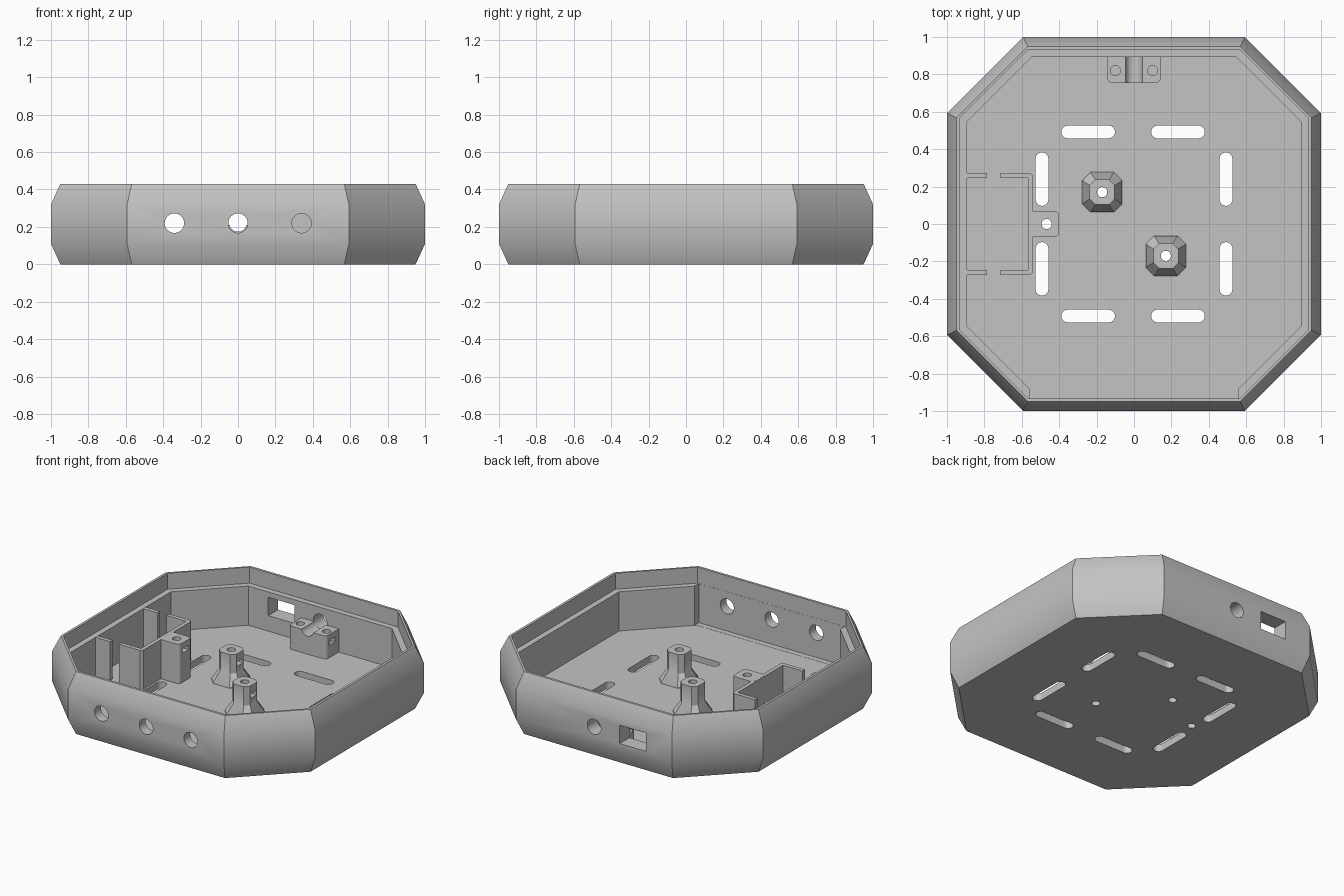
import bpy, bmesh, math
from mathutils import Matrix

cube = bpy.data.objects.get("Cube")
if cube:
    bpy.data.objects.remove(cube, do_unlink=True)

GREY = (0.55, 0.55, 0.55, 1)
mat = bpy.data.materials.new("light grey plastic")
mat.use_nodes = True
mat.diffuse_color = GREY
bsdf = next(n for n in mat.node_tree.nodes if n.type == "BSDF_PRINCIPLED")
bsdf.inputs["Base Color"].default_value = GREY

FLOOR, LEDGE, TOP = 0.05, 0.32, 0.43
HOLE_Z = 0.22
SCREW_R = 0.027


def finish(name, bm):
    bmesh.ops.recalc_face_normals(bm, faces=bm.faces)
    mesh = bpy.data.meshes.new(name)
    bm.to_mesh(mesh)
    bm.free()
    mesh.materials.append(mat)
    ob = bpy.data.objects.new(name, mesh)
    bpy.context.scene.collection.objects.link(ob)
    return ob


def loft(name, rings):
    """Skin a list of (points, z) rings and cap both ends."""
    bm = bmesh.new()
    loops = [[bm.verts.new((x, y, z)) for x, y in pts] for pts, z in rings]
    for a, b in zip(loops, loops[1:]):
        for i in range(len(a)):
            j = (i + 1) % len(a)
            bm.faces.new((a[i], a[j], b[j], b[i]))
    bm.faces.new(loops[0])
    bm.faces.new(loops[-1])
    return finish(name, bm)


def prism(name, pts, z0, z1):
    return loft(name, [(pts, z0), (pts, z1)])


def octagon(a, c, cx=0, cy=0):
    """Square of half width a whose corners are cut back to c."""
    base = [(a, -c), (a, c), (c, a), (-c, a), (-a, c), (-a, -c), (-c, -a), (c, -a)]
    return [(cx + x, cy + y) for x, y in base]


def rounded(x0, x1, y0, y1, r, n=8):
    pts = []
    corners = [(x1 - r, y1 - r), (x0 + r, y1 - r), (x0 + r, y0 + r), (x1 - r, y0 + r)]
    for k, (cx, cy) in enumerate(corners):
        for i in range(n + 1):
            t = (k + i / n) * math.pi / 2
            pts.append((round(cx + r * math.cos(t), 5), round(cy + r * math.sin(t), 5)))
    return [p for i, p in enumerate(pts) if p != pts[i - 1]]


def box(x0, x1, y0, y1, z0, z1):
    return prism("cutter", [(x0, y0), (x1, y0), (x1, y1), (x0, y1)], z0, z1)


def rod(r, x, y, z, length, along_y=False):
    bm = bmesh.new()
    m = Matrix.Translation((x, y, z))
    if along_y:
        m = m @ Matrix.Rotation(math.pi / 2, 4, "X")
    bmesh.ops.create_cone(bm, cap_ends=True, segments=32, radius1=r, radius2=r,
                          depth=length, matrix=m)
    return finish("cutter", bm)


def cut(ob, cutters):
    """Subtract the cutters from the object and remove them."""
    for c in cutters:
        c.hide_render = True
        mod = ob.modifiers.new("cut", "BOOLEAN")
        mod.operation, mod.solver, mod.object = "DIFFERENCE", "EXACT", c
    deps = bpy.context.evaluated_depsgraph_get()
    mesh = bpy.data.meshes.new_from_object(ob.evaluated_get(deps))
    ob.modifiers.clear()
    ob.data = mesh
    for c in cutters:
        bpy.data.objects.remove(c, do_unlink=True)


parts = []
posts = [(-0.17, 0.17), (0.17, -0.17)]
tab_x = -0.467

# Tray shell: outside, rim, stepped lip and floor in one skin
shell = loft("tray_shell", [
    (octagon(0.95, 0.568), 0), (octagon(1, 0.593), 0.11),
    (octagon(1, 0.593), LEDGE), (octagon(0.95, 0.568), TOP),
    (octagon(0.933, 0.565), TOP), (octagon(0.933, 0.565), LEDGE),
    (octagon(0.893, 0.547), LEDGE), (octagon(0.893, 0.547), FLOOR)])

# Thinner front wall, front holes, rear cable hole and rear window
cutters = [box(-0.555, 0.555, -0.932, -0.85, FLOOR + 0.001, 0.5)]
cutters += [rod(0.052, x, -0.95, HOLE_Z, 0.3, True) for x in (-0.34, 0, 0.34)]
cutters.append(rod(0.052, 0, 0.95, HOLE_Z, 0.3, True))
cutters.append(box(-0.395, -0.195, 0.8, 1.1, HOLE_Z - 0.063, HOLE_Z + 0.063))

# Floor slots and screw holes
for u in (-0.245, 0.235):
    for v in (-0.492, 0.492):
        for cx, cy, hx, hy in ((u, v, 0.143, 0.034), (v, u + 0.005, 0.034, 0.143)):
            cutters.append(prism("cutter", rounded(cx - hx, cx + hx, cy - hy, cy + hy, 0.0339),
                                 -0.1, 0.15))
for x, y in posts + [(tab_x, 0)]:
    cutters.append(rod(SCREW_R, x, y, 0, 0.3))
cut(shell, cutters)
parts.append(shell)

# Flared screw posts with a nut slot on one side
for label, (x, y) in zip(("rear", "front"), posts):
    post = loft(label + "_screw_post", [
        (octagon(0.107, 0.062, x, y), FLOOR - 0.01), (octagon(0.107, 0.062, x, y), FLOOR + 0.01),
        (octagon(0.067, 0.037, x, y), 0.13), (octagon(0.067, 0.037, x, y), 0.26)])
    cut(post, [rod(SCREW_R, x, y, 0.15, 0.5),
               box(x - 0.03, x + 0.2, y - 0.034, y + 0.034, 0.175, 0.205)])
    parts.append(post)

# Cable clamp on the rear wall
clamp = prism("cable_clamp", rounded(-0.143, 0.143, 0.755, 0.94, 0.025), FLOOR - 0.01, 0.21)
clamp_cuts = [rod(0.046, 0, 0.8, HOLE_Z, 0.5, True)]
for s in (-1, 1):
    clamp_cuts.append(rod(SCREW_R, s * 0.1, 0.82, 0.2, 0.24))
    x0, x1 = sorted((s * 0.065, s * 0.2))
    clamp_cuts.append(box(x0, x1, 0.787, 0.853, 0.135, 0.17))
cut(clamp, clamp_cuts)
# Trim the clamp so that the rear cable hole stays open
cut(clamp, [rod(0.052, 0, 1.0, HOLE_Z, 0.21, True)])
parts.append(clamp)

# Holder walls beside the left-hand wall
half = [(-0.715, 0.273), (-0.555, 0.273), (-0.54, 0.258)]
inner = [(-0.567, 0.245), (-0.715, 0.245)]
outline = (half + [(x, -y) for x, y in reversed(half)]
           + [(x, -y) for x, y in reversed(inner)] + inner)
parts.append(prism("holder_wall", outline, FLOOR - 0.01, LEDGE))
for label, y0, y1 in (("rear", 0.245, 0.273), ("front", -0.273, -0.245)):
    rib = box(-0.91, -0.785, y0, y1, FLOOR - 0.01, LEDGE - 0.001)
    rib.name = label + "_holder_rib"
    parts.append(rib)

# Screw tab on the holder
tab = prism("holder_screw_tab", rounded(-0.56, -0.4, -0.067, 0.067, 0.022),
            FLOOR - 0.01, LEDGE + 0.001)
cut(tab, [rod(SCREW_R, tab_x, 0, 0.2, 0.6), box(-0.5, -0.3, -0.034, 0.034, 0.25, 0.28)])
parts.append(tab)

# Smooth shading with sharp edges kept
bpy.ops.object.select_all(action="DESELECT")
for ob in parts:
    ob.select_set(True)
bpy.context.view_layer.objects.active = shell
bpy.ops.object.shade_smooth_by_angle(angle=math.radians(30))
